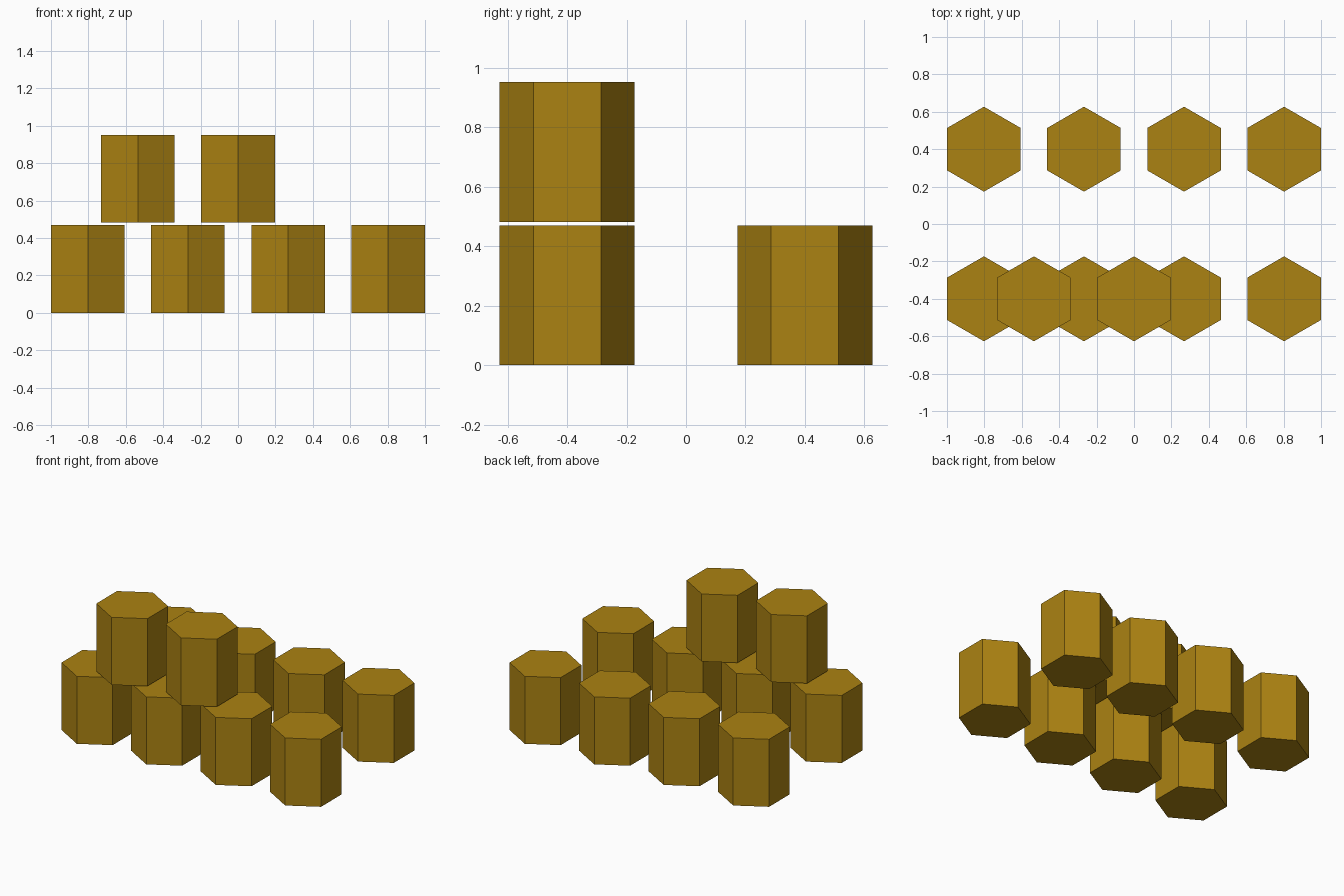
import bpy
import bmesh
from math import cos, sin, radians

cube = bpy.data.objects.get("Cube")
if cube:
    bpy.data.objects.remove(cube, do_unlink=True)

RADIUS = 0.227
HEIGHT = 0.47
SPACING = 0.535
ROW_Y = 0.4
UPPER_Z = 0.482

# Dark gold material
gold = bpy.data.materials.new("dark_gold")
gold.use_nodes = True
color = (0.41, 0.225, 0.006, 1)
gold.diffuse_color = color
gold.node_tree.nodes["Principled BSDF"].inputs["Base Color"].default_value = color

# Shared hexagonal prism, with corners pointing to the front and back
bm = bmesh.new()
corners = [radians(90 + 60 * i) for i in range(6)]
base = bm.faces.new([bm.verts.new((RADIUS * cos(a), RADIUS * sin(a), 0)) for a in corners])
extruded = bmesh.ops.extrude_face_region(bm, geom=[base], use_keep_orig=True)
top_verts = [g for g in extruded["geom"] if isinstance(g, bmesh.types.BMVert)]
bmesh.ops.translate(bm, verts=top_verts, vec=(0, 0, HEIGHT))
bmesh.ops.recalc_face_normals(bm, faces=bm.faces[:])
prism = bpy.data.meshes.new("hexagonal_prism")
bm.to_mesh(prism)
bm.free()
prism.materials.append(gold)


def add_column(name, x, y, z):
    column = bpy.data.objects.new(name, prism)
    column.location = (x, y, z)
    bpy.context.collection.objects.link(column)


# Front and back rows of four columns
for row, y in (("front", -ROW_Y), ("back", ROW_Y)):
    for i in range(4):
        add_column(f"{row}_column_{i + 1}", (i - 1.5) * SPACING, y, 0)

# Two columns above the gaps of the front row
for i in range(2):
    add_column(f"upper_column_{i + 1}", (i - 1) * SPACING, -ROW_Y, UPPER_Z)
